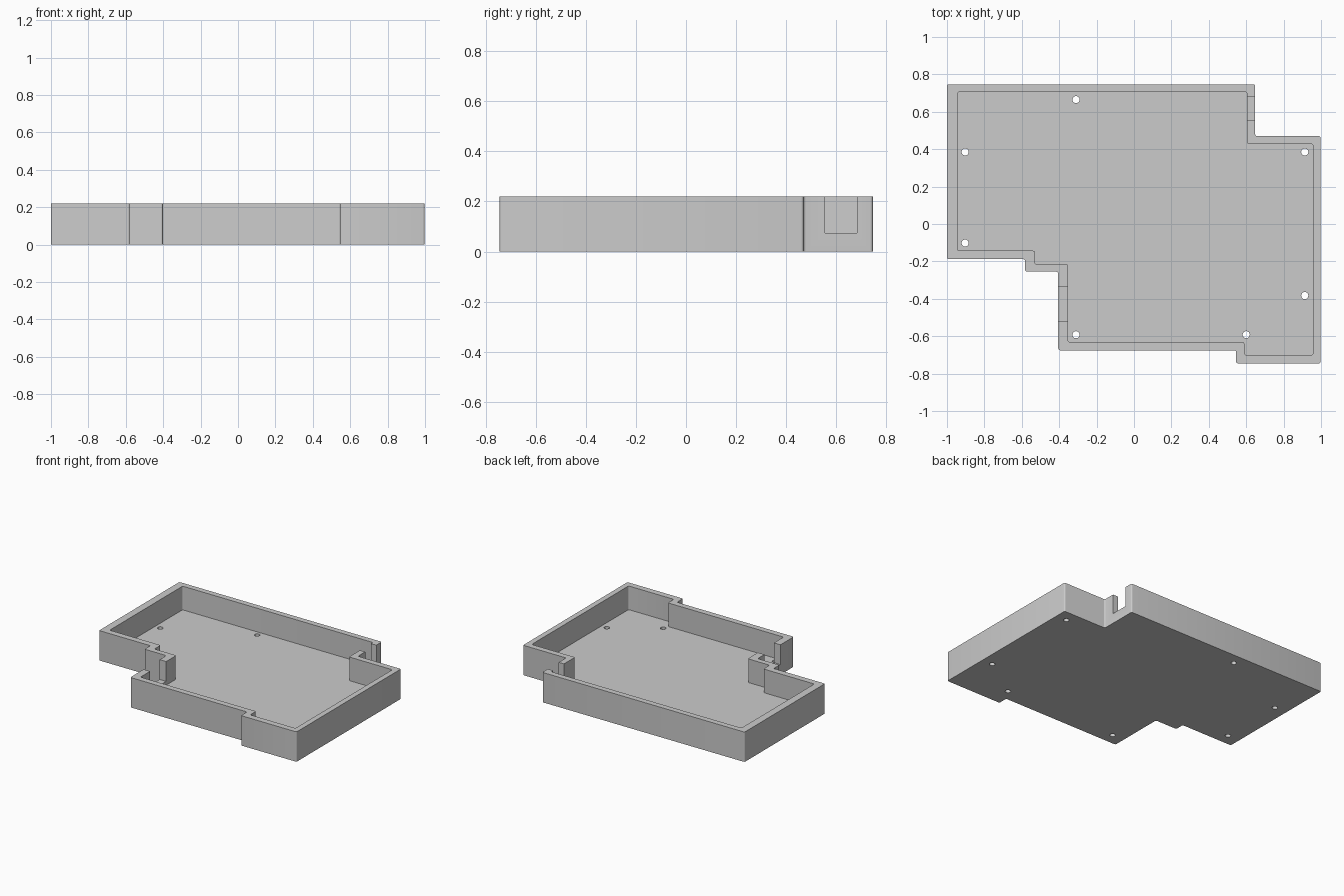
import bpy
import bmesh
import math

cube = bpy.data.objects.get("Cube")
if cube:
    bpy.data.objects.remove(cube, do_unlink=True)

HEIGHT, FLOOR, SILL = 0.22, 0.046, 0.074
OVER = 0.1  # how far cutters reach past the surfaces

grey = bpy.data.materials.new("light grey plastic")
grey.use_nodes = True
grey.diffuse_color = (0.6, 0.6, 0.6, 1)
grey.node_tree.nodes["Principled BSDF"].inputs["Base Color"].default_value = (0.6, 0.6, 0.6, 1)


def prism(name, outline, z0, z1, radius=0.0):
    """Extrude a flat outline from z0 to z1, rounding its upright edges."""
    bm = bmesh.new()
    base = bm.faces.new([bm.verts.new((x, y, z0)) for x, y in outline])
    top = bmesh.ops.extrude_face_region(bm, geom=[base])["geom"]
    for v in top:
        if isinstance(v, bmesh.types.BMVert):
            v.co.z = z1
    if radius:
        upright = [e for e in bm.edges
                   if abs(e.verts[0].co.z - e.verts[1].co.z) > 0.01]
        bmesh.ops.bevel(bm, geom=upright, offset=radius, segments=4,
                        profile=0.5, affect='EDGES')
    bmesh.ops.recalc_face_normals(bm, faces=bm.faces)
    mesh = bpy.data.meshes.new(name)
    bm.to_mesh(mesh)
    bm.free()
    mesh.materials.append(grey)
    obj = bpy.data.objects.new(name, mesh)
    bpy.context.collection.objects.link(obj)
    return obj


def stepped(xs, ys):
    """Right-angled outline: six x lines and six y lines taken in turn."""
    return [(xs[((i + 1) // 2) % 6], ys[i // 2]) for i in range(12)]


def rectangle(x0, x1, y0, y1):
    return [(x0, y0), (x1, y0), (x1, y1), (x0, y1)]


def circle(x, y, r, n=24):
    return [(x + r * math.cos(math.tau * i / n), y + r * math.sin(math.tau * i / n))
            for i in range(n)]


def cut(target, cutter):
    cutter.hide_render = True
    mod = target.modifiers.new("cut", 'BOOLEAN')
    mod.operation = 'DIFFERENCE'
    mod.solver = 'EXACT'
    mod.object = cutter
    bpy.context.view_layer.objects.active = target
    bpy.ops.object.modifier_apply(modifier=mod.name)
    bpy.data.objects.remove(cutter, do_unlink=True)


# Tray body with stepped outer wall
tray = prism("open_tray", stepped(
    (-1.0, 0.648, 0.998, 0.546, -0.405, -0.582),
    (0.747, 0.47, -0.745, -0.675, -0.255, -0.188)), 0, HEIGHT, 0.01)

# Hollow inside
cut(tray, prism("hollow_cutter", stepped(
    (-0.945, 0.605, 0.958, 0.59, -0.352, -0.53),
    (0.705, 0.427, -0.70, -0.632, -0.215, -0.143)), FLOOR, HEIGHT + OVER, 0.01))

# Cable openings in the two short side walls
for x0, x1, y0, y1 in ((0.59, 0.70, 0.555, 0.683), (-0.45, -0.34, -0.52, -0.333)):
    cut(tray, prism("opening_cutter", rectangle(x0, x1, y0, y1), SILL, HEIGHT + OVER))

# Screw holes through the floor
for x, y in ((-0.31, 0.665), (-0.903, 0.385), (-0.903, -0.102), (-0.31, -0.592),
             (0.6, -0.592), (0.913, -0.383), (0.913, 0.385)):
    cut(tray, prism("hole_cutter", circle(x, y, 0.019), -OVER, FLOOR + 0.02))

# Smooth rounded corners, crisp rims
bpy.ops.object.select_all(action='DESELECT')
tray.select_set(True)
bpy.context.view_layer.objects.active = tray
bpy.ops.object.shade_smooth_by_angle(angle=math.radians(30))
